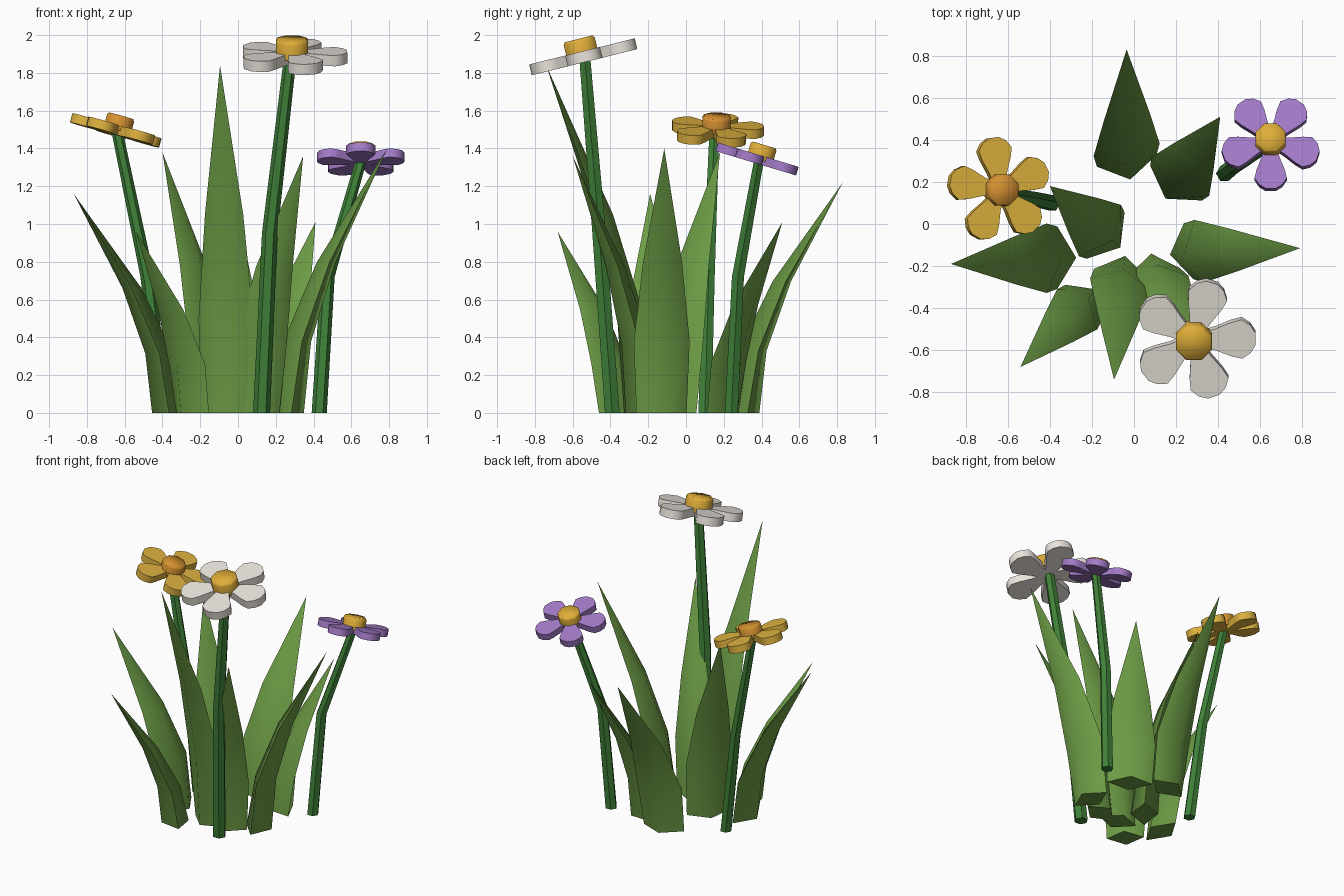
import bpy, math
from mathutils import Vector

if "Cube" in bpy.data.objects:
    bpy.data.objects.remove(bpy.data.objects["Cube"])


def material(name, rgb):
    m = bpy.data.materials.new(name)
    m.diffuse_color = (*rgb, 1)
    m.use_nodes = True
    m.node_tree.nodes["Principled BSDF"].inputs["Base Color"].default_value = m.diffuse_color
    return m


LEAF = material("leaf_green", (0.15, 0.33, 0.06))
STEM = material("stem_green", (0.05, 0.22, 0.04))
WHITE = material("white", (0.83, 0.78, 0.72))
YELLOW = material("yellow", (0.74, 0.45, 0.05))
PURPLE = material("purple", (0.37, 0.2, 0.58))
GOLD = material("gold", (0.74, 0.42, 0.04))
ORANGE = material("orange", (0.66, 0.28, 0.03))


def make(name, verts, faces, mat, angle):
    mesh = bpy.data.meshes.new(name)
    mesh.from_pydata([tuple(v) for v in verts], [], faces)
    mesh.materials.append(mat)
    ob = bpy.data.objects.new(name, mesh)
    bpy.context.collection.objects.link(ob)
    bpy.ops.object.select_all(action='DESELECT')
    ob.select_set(True)
    bpy.context.view_layer.objects.active = ob
    bpy.ops.object.mode_set(mode='EDIT')
    bpy.ops.mesh.select_all(action='SELECT')
    bpy.ops.mesh.normals_make_consistent(inside=False)
    bpy.ops.object.mode_set(mode='OBJECT')
    bpy.ops.object.shade_smooth_by_angle(angle=math.radians(angle))
    return ob


def loft(name, rings, mat, angle, tip=None):
    """Skin equal-sided rings; close with a tip point or a cap."""
    n = len(rings[0])
    verts = [v for r in rings for v in r]
    faces = [tuple(range(n))]
    for k in range(len(rings) - 1):
        for i in range(n):
            j = (i + 1) % n
            faces.append((k * n + i, k * n + j, k * n + n + j, k * n + n + i))
    last = (len(rings) - 1) * n
    if tip is None:
        faces.append(tuple(range(last, last + n)))
    else:
        verts.append(tip)
        faces += [(last + i, last + (i + 1) % n, len(verts) - 1) for i in range(n)]
    return make(name, verts, faces, mat, angle)


# Leaf blades: base centre, tip, outward direction, half width
blades = [
    ((-0.035, 0.30), (-0.035, 0.83, 1.22), (-0.19, 0.98), 0.16),
    ((0.20, 0.195), (0.41, 0.51, 1.01), (0.56, 0.83), 0.165),
    ((0.26, -0.13), (0.79, -0.115, 1.40), (0.985, 0.17), 0.15),
    ((0.095, -0.23), (0.345, -0.60, 1.36), (0.15, -0.99), 0.14),
    ((-0.06, -0.24), (-0.095, -0.74, 1.84), (-0.2, -0.98), 0.148),
    ((-0.24, -0.375), (-0.54, -0.68, 0.96), (-0.7, -0.7), 0.135),
    ((-0.365, -0.16), (-0.87, -0.19, 1.16), (-1, 0), 0.165),
    ((-0.135, -0.055), (-0.40, 0.18, 1.38), (-0.77, 0.63), 0.158),
]
# Levels: height fraction, lean fraction, width factor, half thickness
levels = [(0, 0, 0.9, 0.09), (0.27, 0.1, 1, 0.075), (0.57, 0.39, 0.7, 0.05)]
for k, (base, tip, out, hw) in enumerate(blades):
    b, t = Vector((*base, 0)), Vector(tip)
    out = Vector((*out, 0)).normalized()
    side = Vector((out.y, -out.x, 0))
    rings = []
    for h, lean, w, th in levels:
        c = b.lerp(t, lean)
        c.z = t.z * h
        rings.append([c + side * hw * w, c + out * th,
                      c - side * hw * w, c - out * th])
    loft(f"leaf_blade_{k + 1}", rings, LEAF, 70, t)


# Petal half outline: distance from centre, half width (unit flower radius)
petal = [(0, 0.08), (0.35, 0.18), (0.6, 0.28), (0.78, 0.325), (0.92, 0.23), (1, 0.1)]


def flower(name, path, centre, normal, r, start, disc_r, disc_h, mat, disc_mat, stem_r):
    # Stem: hexagonal tapered tube with one bend
    rings = []
    for p, f in zip(path, (1, 0.92, 0.75)):
        rings.append([Vector(p) + Vector((math.cos(a), math.sin(a), 0)) * stem_r * f
                      for a in (i * math.pi / 3 for i in range(6))])
    loft(name + "_stem", rings, STEM, 35)

    # Tilted frame of the flower head
    n = Vector(normal).normalized()
    u = (Vector((1, 0, 0)) - n * n.x).normalized()
    v = n.cross(u)
    c = Vector(centre)
    outline = petal + [(x, -w) for x, w in reversed(petal)]
    for i in range(5):
        a = math.radians(start + 72 * i)
        d = u * math.cos(a) + v * math.sin(a)
        s = n.cross(d)
        rings = [[c + (d * x + s * w) * r + n * z * r for x, w in outline]
                 for z in (-0.1, 0.1)]
        loft(f"{name}_petal_{i + 1}", rings, mat, 50)

    # Flower centre: octagonal button
    rings = []
    for h, f in ((0, 1), (disc_h * 0.85, 1), (disc_h, 0.9)):
        rings.append([c + n * h + (u * math.cos(a) + v * math.sin(a)) * disc_r * f
                      for a in ((i + 0.5) * math.pi / 4 for i in range(8))])
    loft(name + "_centre", rings, disc_mat, 60)


flower("white_flower", [(0.125, -0.39, 0), (0.168, -0.46, 0.95), (0.275, -0.535, 1.87)],
       (0.285, -0.545, 1.885), (0, -0.24, 0.97), 0.293, 1, 0.092, 0.098,
       WHITE, GOLD, 0.045)
flower("yellow_flower", [(-0.39, 0.1, 0), (-0.48, 0.12, 0.72), (-0.64, 0.15, 1.49)],
       (-0.64, 0.16, 1.495), (0.27, 0.03, 0.96), 0.252, 26, 0.08, 0.08,
       YELLOW, ORANGE, 0.04)
flower("purple_flower", [(0.43, 0.24, 0), (0.475, 0.275, 0.72), (0.65, 0.385, 1.33)],
       (0.65, 0.39, 1.34), (0, 0.29, 0.96), 0.237, -90, 0.077, 0.082,
       PURPLE, GOLD, 0.04)
